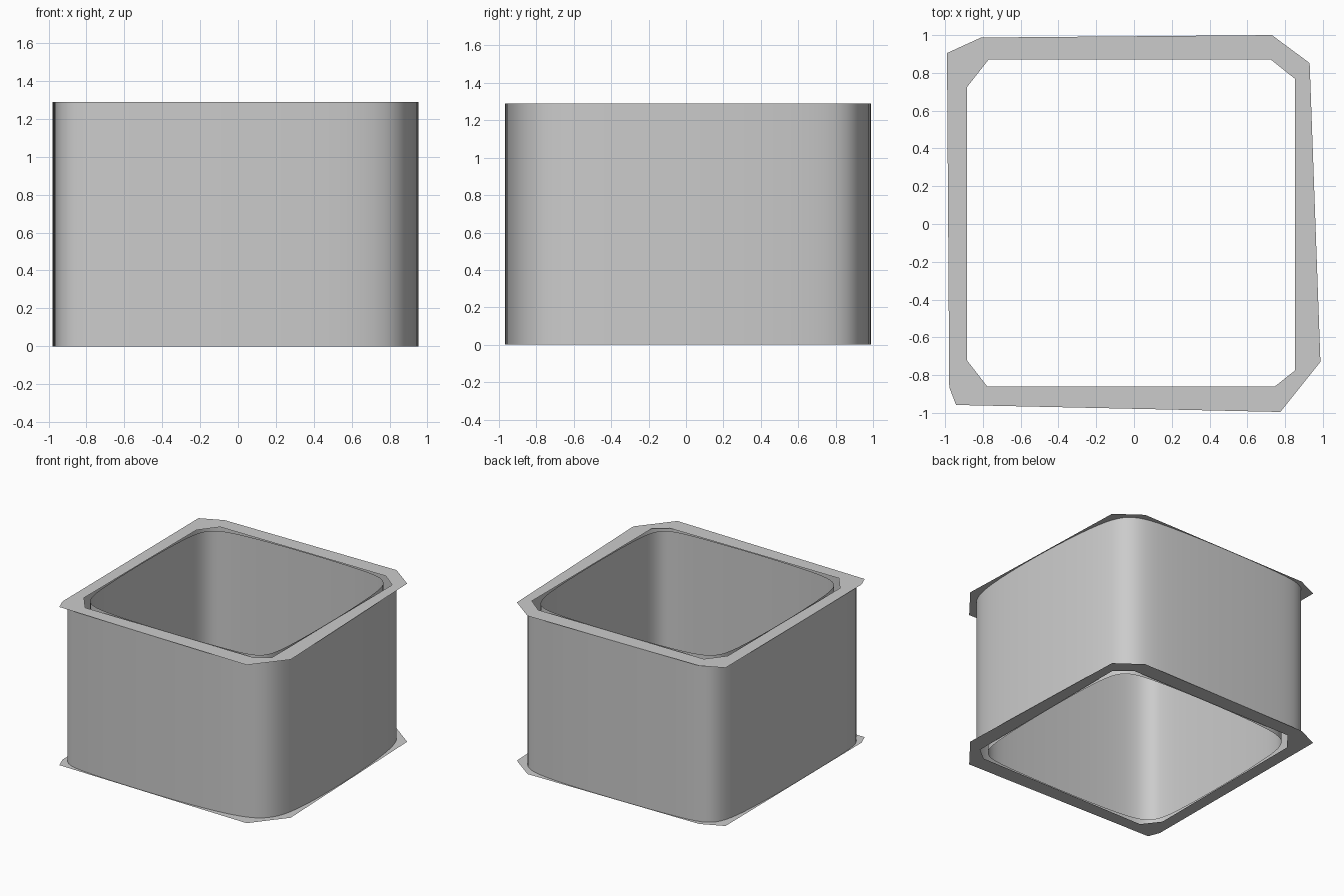
import bpy
import bmesh
from mathutils import Vector

if "Cube" in bpy.data.objects:
    bpy.data.objects.remove(bpy.data.objects["Cube"])

HEIGHT = 1.29
STEPS = 12  # curve samples per control point

# Clockwise control outlines (x, y)
OUTER = [(-0.99, 0.905), (-0.81, 0.987), (0.73, 1.0), (0.93, 0.852),
         (0.987, -0.73), (0.775, -0.995), (-0.942, -0.958), (-0.978, -0.865)]
INNER = [(-0.884, 0.725), (-0.77, 0.87), (0.725, 0.87), (0.853, 0.768),
         (0.853, -0.775), (0.747, -0.859), (-0.778, -0.859), (-0.884, -0.722)]


def spline(points):
    """Closed uniform cubic B-spline through the control outline."""
    p = [Vector(c) for c in points]
    n = len(p)
    out = []
    for i in range(n):
        a, b, c, d = (p[(i + k) % n] for k in range(4))
        for s in range(STEPS):
            t = s / STEPS
            out.append((a * (1 - t) ** 3 + b * (3 * t**3 - 6 * t**2 + 4)
                        + c * (-3 * t**3 + 3 * t**2 + 3 * t + 1) + d * t**3) / 6)
    return out


def bridge(name, ring_a, ring_b, smooth):
    """Strip of quads between two closed rings of 3D points."""
    bm = bmesh.new()
    a = [bm.verts.new(v) for v in ring_a]
    b = [bm.verts.new(v) for v in ring_b]
    n = len(a)
    for i in range(n):
        j = (i + 1) % n
        face = bm.faces.new((a[i], a[j], b[j], b[i]))
        face.smooth = smooth
    mesh = bpy.data.meshes.new(name)
    bm.to_mesh(mesh)
    bm.free()
    obj = bpy.data.objects.new(name, mesh)
    bpy.context.collection.objects.link(obj)
    return obj


def at(points, z):
    return [(p[0], p[1], z) for p in points]


# Smooth walls: outer faces outward, inner faces the opening
outer_curve, inner_curve = spline(OUTER), spline(INNER)
bridge("outer_wall", at(outer_curve, HEIGHT), at(outer_curve, 0), True)
bridge("inner_wall", at(inner_curve, 0), at(inner_curve, HEIGHT), True)

# Flat angular rims at the top and bottom
bridge("top_rim", at(INNER, HEIGHT), at(OUTER, HEIGHT), False)
bridge("bottom_rim", at(OUTER, 0), at(INNER, 0), False)

# Make sure the rims face away from the walls
for name, sign in (("top_rim", 1), ("bottom_rim", -1)):
    mesh = bpy.data.objects[name].data
    if mesh.polygons[0].normal.z * sign < 0:
        mesh.flip_normals()
# Make sure the walls face away from the solid between them
for name, sign in (("outer_wall", 1), ("inner_wall", -1)):
    mesh = bpy.data.objects[name].data
    if mesh.polygons[0].normal.dot(mesh.polygons[0].center) * sign < 0:
        c, n = mesh.polygons[0].center, mesh.polygons[0].normal
        if (c.x * n.x + c.y * n.y) * sign < 0:
            mesh.flip_normals()
